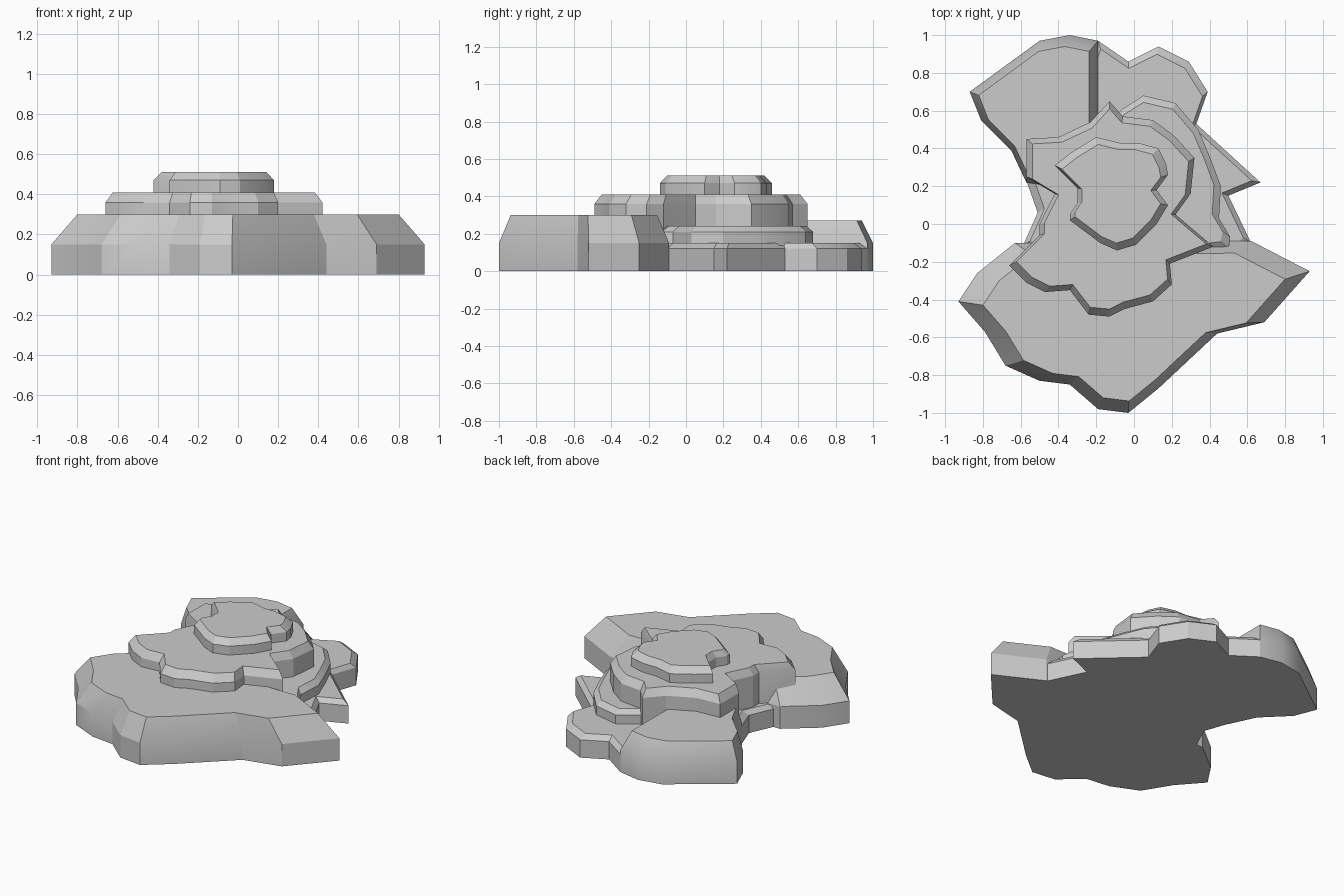
import bpy
import bmesh
from math import radians
from mathutils import Vector

default_cube = bpy.data.objects.get("Cube")
if default_cube:
    bpy.data.objects.remove(default_cube, do_unlink=True)

# One plain stone colour for every terrace
stone = bpy.data.materials.new("grey_stone")
stone.use_nodes = True
stone_colour = (0.6, 0.6, 0.6, 1.0)
stone.diffuse_color = stone_colour
stone.node_tree.nodes["Principled BSDF"].inputs["Base Color"].default_value = stone_colour


def bridge(bm, lower, upper):
    """Join two rings of vertices with a band of quads."""
    count = len(lower)
    for i in range(count):
        following = (i + 1) % count
        bm.faces.new((lower[i], lower[following], upper[following], upper[i]))


def terrace(name, outline, base, shoulder, top, taper, centre, smooth_angle):
    """Upright slab whose upper rim slopes inwards towards its centre.
    The outline and centre are in hundredths, heights are in units."""
    middle = Vector(centre) / 100
    points = [Vector(point) / 100 for point in outline]
    rim = [middle + (point - middle) * taper for point in points]

    bm = bmesh.new()
    rings = []
    for ring_points, height in ((points, base), (points, shoulder), (rim, top)):
        rings.append([bm.verts.new((p.x, p.y, height)) for p in ring_points])
    for lower, upper in zip(rings, rings[1:]):
        bridge(bm, lower, upper)
    bm.faces.new(rings[-1])
    bm.faces.new(list(reversed(rings[0])))
    bmesh.ops.recalc_face_normals(bm, faces=bm.faces[:])

    mesh = bpy.data.meshes.new(name)
    bm.to_mesh(mesh)
    bm.free()
    mesh.materials.append(stone)
    slab = bpy.data.objects.new(name, mesh)
    bpy.context.scene.collection.objects.link(slab)

    bpy.ops.object.select_all(action="DESELECT")
    slab.select_set(True)
    bpy.context.view_layer.objects.active = slab
    bpy.ops.object.shade_smooth_by_angle(angle=radians(smooth_angle))
    return slab


# Broad slab at the front
front_outline = [
    (-93, -41), (-79, -57), (-68, -75), (-50, -83), (-34, -85),
    (-19, -98), (-3, -100), (13, -87), (44, -58), (69, -52),
    (93, -25), (62, -9), (-63, -10), (-83, -26),
]
terrace("front_slab", front_outline, base=0, shoulder=0.15, top=0.30,
        taper=0.86, centre=(0, -55), smooth_angle=20)

# Tall rounded slab at the back
back_outline = [
    (-19, 97), (-34, 100), (-50, 97), (-87, 70), (-81, 55),
    (-65, 39), (-57, 22), (-19, 16),
]
terrace("back_slab", back_outline, base=0, shoulder=0.15, top=0.27,
        taper=0.86, centre=(-53, 57), smooth_angle=30)

# Low footing that joins the slabs and shows along the left side
footing_outline = [
    (62, -10), (50, 15), (67, 22), (33, 53), (39, 70), (29, 86),
    (13, 94), (-3, 86), (-19, 97), (-30, 60), (-57, 23), (-51, 6),
    (-59, -12), (-30, -30), (50, -30),
]
terrace("low_footing", footing_outline, base=0, shoulder=0.12, top=0.15,
        taper=0.93, centre=(0, 35), smooth_angle=20)

# Narrow ledge between the footing and the main terrace
ledge_outline = [
    (42, -14), (50, -13), (51, -7), (45, 3), (46, 20), (40, 36),
    (34, 50), (22, 64), (5, 68), (-6, 61), (-30, 40), (-20, -10),
]
terrace("side_ledge", ledge_outline, base=0.1, shoulder=0.21, top=0.24,
        taper=0.91, centre=(5, 28), smooth_angle=20)

# Main terrace with a wavy edge
main_outline = [
    (-66, -22), (-57, -31), (-47, -36), (-34, -35), (-24, -48),
    (-13, -49), (-5, -45), (10, -41), (20, -32), (19, -21), (42, -12),
    (22, 5), (30, 16), (32, 35), (21, 47), (10, 55), (-6, 57),
    (-13, 65), (-23, 54), (-40, 46), (-57, 45), (-57, 25), (-42, 16),
    (-50, 0), (-50, -6),
]
terrace("main_terrace", main_outline, base=0.1, shoulder=0.36, top=0.41,
        taper=0.93, centre=(-12, 8), smooth_angle=20)

# Small cap on the summit
cap_outline = [
    (-42, 31), (-36, 25), (-30, 19), (-30, 11), (-34, 5), (-34, 2),
    (-18, -10), (-9, -14), (1, -11), (12, 0), (18, 10), (12, 18),
    (18, 26), (17, 32), (13, 40), (2, 43), (-8, 43), (-20, 46), (-33, 38),
]
terrace("summit_cap", cap_outline, base=0.35, shoulder=0.47, top=0.51,
        taper=0.87, centre=(-12, 16), smooth_angle=20)
